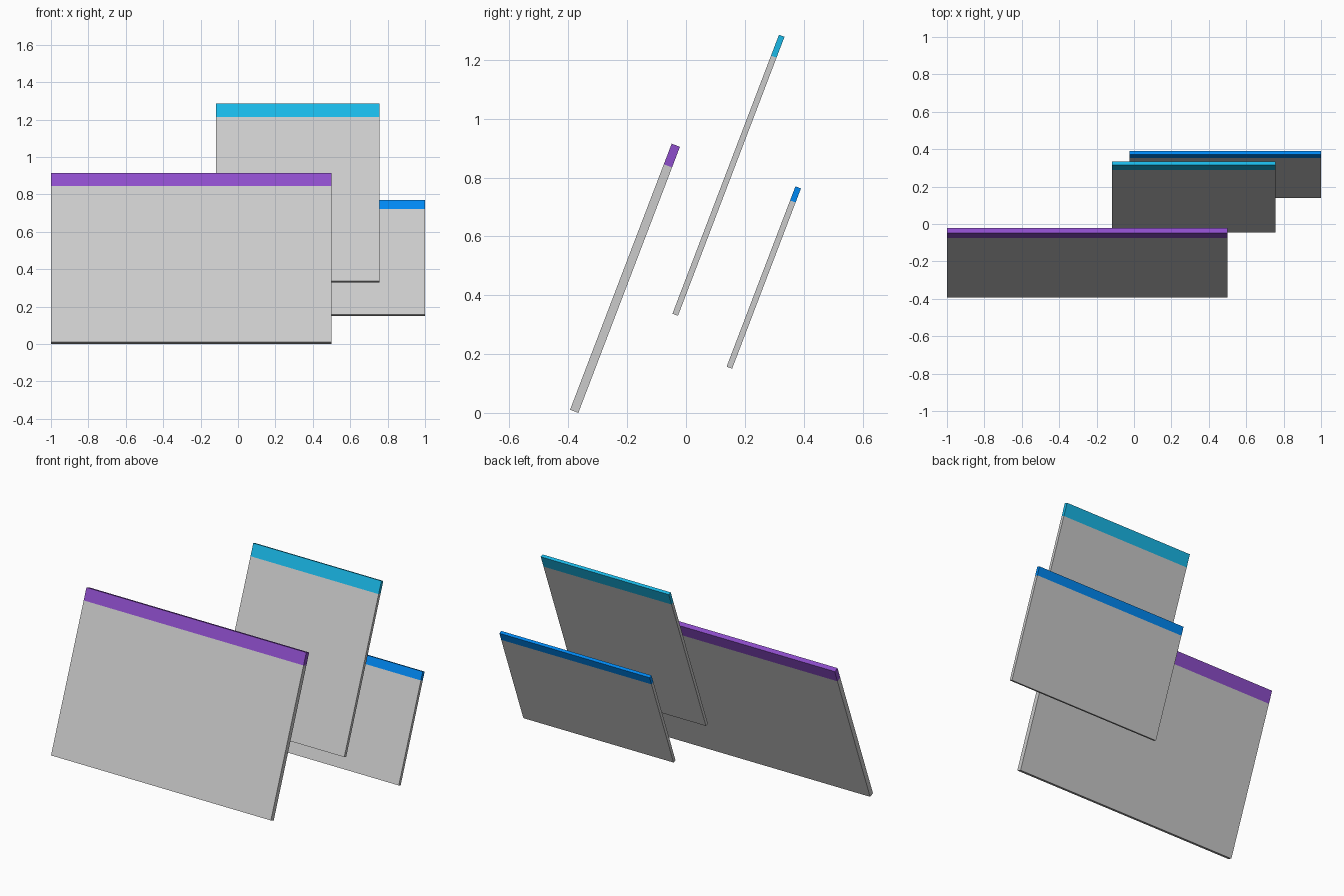
import bpy
from math import radians, sin, cos
from mathutils import Matrix, Vector

if "Cube" in bpy.data.objects:
    bpy.data.objects.remove(bpy.data.objects["Cube"])

TILT = radians(20.9)
LEAN = Matrix.Rotation(-TILT, 4, 'X')


def box(name, size, centre, matrix):
    """Box given in the panel's own frame, then leaned back and placed."""
    bpy.ops.mesh.primitive_cube_add(size=1)
    ob = bpy.context.object
    ob.name = name
    ob.data.transform(matrix @ Matrix.Translation(centre) @ Matrix.Diagonal((*size, 1)))
    return ob


def panel(name, x0, x1, y0, z0, length, thick, band, colour):
    # y0, z0 are the lowest y and z; the back lower edge is the lowest point
    origin = Vector(((x0 + x1) / 2, y0, z0 + thick * sin(TILT)))
    place = Matrix.Translation(origin) @ LEAN
    width, body = x1 - x0, length - band
    # grey sheet
    box(name + "_sheet", (width, thick, body), (0, thick / 2, body / 2), place)
    # coloured title strip along the top
    strip = box(name + "_top_strip", (width, thick, band),
                (0, thick / 2, body + band / 2), place)
    mat = bpy.data.materials.new(name + "_colour")
    mat.diffuse_color = (*colour, 1)
    mat.use_nodes = True
    mat.node_tree.nodes["Principled BSDF"].inputs["Base Color"].default_value = mat.diffuse_color
    strip.data.materials.append(mat)


panel("front_panel", -1.0, 0.5, -0.394, 0.0, 0.968, 0.030, 0.075, (0.27, 0.075, 0.60))
panel("middle_panel", -0.117, 0.757, -0.046, 0.33, 1.015, 0.020, 0.076, (0.01, 0.48, 0.80))
panel("back_panel", -0.025, 1.0, 0.138, 0.15, 0.656, 0.020, 0.051, (0.0, 0.25, 0.90))
